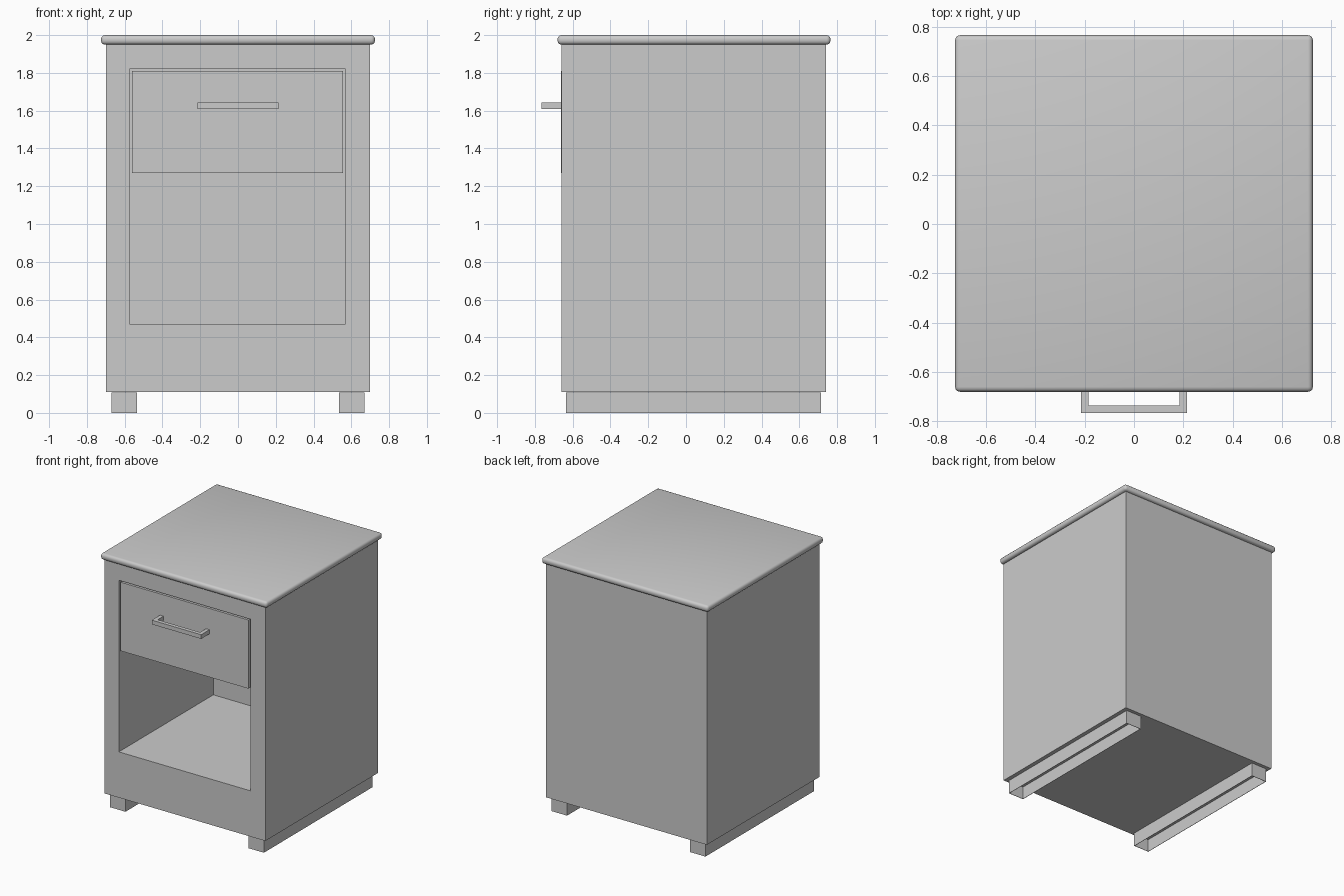
import bpy
import bmesh

default = bpy.data.objects.get("Cube")
if default:
    bpy.data.objects.remove(default, do_unlink=True)

grey = bpy.data.materials.new("light_grey")
grey.use_nodes = True
colour = (0.6, 0.6, 0.6, 1)
grey.diffuse_color = colour
grey.node_tree.nodes["Principled BSDF"].inputs["Base Color"].default_value = colour


def finish(name, bm):
    bmesh.ops.recalc_face_normals(bm, faces=bm.faces)
    mesh = bpy.data.meshes.new(name)
    bm.to_mesh(mesh)
    bm.free()
    mesh.materials.append(grey)
    obj = bpy.data.objects.new(name, mesh)
    bpy.context.collection.objects.link(obj)
    return obj


def box(name, xs, ys, zs):
    """Box between the given limits on each axis."""
    bm = bmesh.new()
    bmesh.ops.create_cube(bm, size=1)
    for v in bm.verts:
        v.co = [lim[0] if c < 0 else lim[1] for c, lim in zip(v.co, (xs, ys, zs))]
    return finish(name, bm)


def apply_modifiers(obj):
    bpy.ops.object.select_all(action="DESELECT")
    bpy.context.view_layer.objects.active = obj
    obj.select_set(True)
    for mod in list(obj.modifiers):
        bpy.ops.object.modifier_apply(modifier=mod.name)


FRONT = -0.66

# Cabinet body with the open niche cut into the front
body = box("cabinet_body", (-0.70, 0.70), (FRONT, 0.74), (0.11, 1.95))
niche = box("niche_cutter", (-0.575, 0.57), (FRONT - 0.1, 0.515), (0.47, 1.82))
niche.hide_render = True
cut = body.modifiers.new("niche", "BOOLEAN")
cut.operation = "DIFFERENCE"
cut.solver = "EXACT"
cut.object = niche
apply_modifiers(body)
bpy.data.objects.remove(niche, do_unlink=True)

# Top slab with softened edges
top = box("top_slab", (-0.725, 0.725), (-0.68, 0.765), (1.95, 2.0))
bevel = top.modifiers.new("soft_edges", "BEVEL")
bevel.width = 0.02
bevel.segments = 3
apply_modifiers(top)
bpy.ops.object.shade_smooth_by_angle()

# Drawer, flush with the cabinet front
box("drawer", (-0.56, 0.555), (FRONT - 0.002, 0.48), (1.27, 1.81))

# Square-section bracket handle
outline = [(-0.215, FRONT), (-0.215, -0.765), (0.215, -0.765), (0.215, FRONT),
           (0.185, FRONT), (0.185, -0.735), (-0.185, -0.735), (-0.185, FRONT)]
bm = bmesh.new()
face = bm.faces.new([bm.verts.new((x, y, 1.61)) for x, y in outline])
grown = bmesh.ops.extrude_face_region(bm, geom=[face])
for item in grown["geom"]:
    if isinstance(item, bmesh.types.BMVert):
        item.co.z += 0.033
finish("drawer_handle", bm)

# Foot rails: hollow channels, open underneath
for name, side in (("left_foot_rail", 1), ("right_foot_rail", -1)):
    xs = sorted((side * 0.535, side * 0.67))
    rail = box(name, xs, (-0.635, 0.715), (0, 0.108))
    bm = bmesh.new()
    bm.from_mesh(rail.data)
    bottom = [f for f in bm.faces if f.normal.z < -0.5]
    bmesh.ops.inset_region(bm, faces=bottom, thickness=0.004)
    for v in {v for f in bottom for v in f.verts}:
        v.co.z = 0
    pit = bmesh.ops.extrude_face_region(bm, geom=bottom)
    bmesh.ops.delete(bm, geom=bottom, context="FACES")
    for item in pit["geom"]:
        if isinstance(item, bmesh.types.BMVert):
            item.co.z = 0.1
    bmesh.ops.recalc_face_normals(bm, faces=bm.faces)
    bm.to_mesh(rail.data)
    bm.free()
